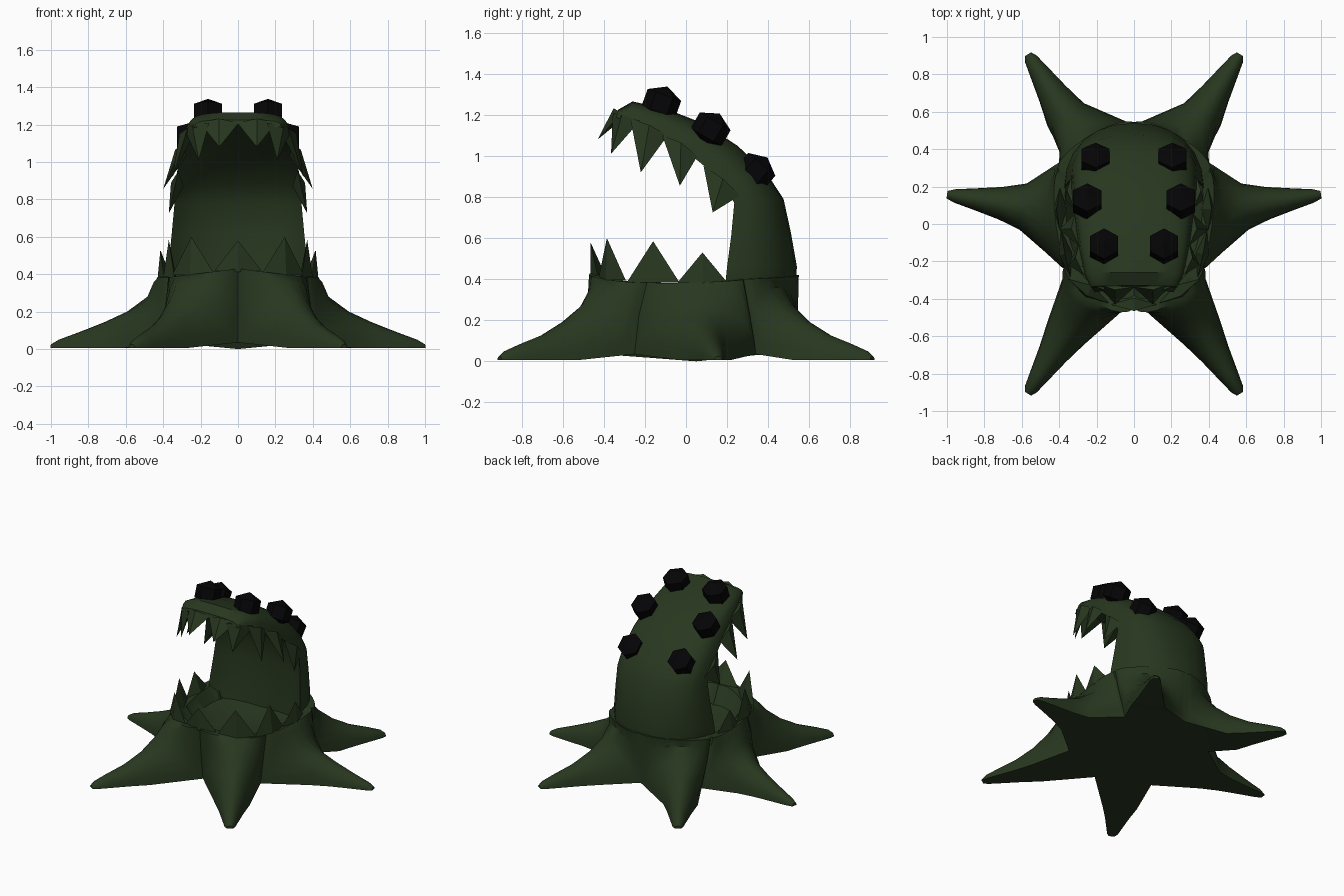
import bpy, bmesh, math
from mathutils import Vector, Matrix

if "Cube" in bpy.data.objects:
    bpy.data.objects.remove(bpy.data.objects["Cube"])


def material(name, rgb):
    m = bpy.data.materials.new(name)
    m.diffuse_color = (*rgb, 1)
    m.use_nodes = True
    m.node_tree.nodes["Principled BSDF"].inputs["Base Color"].default_value = m.diffuse_color
    return m


GREEN = material("swamp green", (0.021, 0.039, 0.014))
BLACK = material("eye black", (0.0015, 0.0015, 0.002))


def finish(name, bm, mat, smooth=None):
    bmesh.ops.recalc_face_normals(bm, faces=bm.faces)
    me = bpy.data.meshes.new(name)
    bm.to_mesh(me)
    bm.free()
    me.materials.append(mat)
    ob = bpy.data.objects.new(name, me)
    bpy.context.collection.objects.link(ob)
    if smooth:
        bpy.ops.object.select_all(action='DESELECT')
        ob.select_set(True)
        bpy.context.view_layer.objects.active = ob
        bpy.ops.object.shade_smooth_by_angle(angle=math.radians(smooth))
    return ob


def loft(name, rings, smooth=40):
    """Skin closed rings of points and cap both ends with a fan."""
    bm = bmesh.new()
    vs = [[bm.verts.new(p) for p in r] for r in rings]
    n = len(vs[0])
    for a, b in zip(vs, vs[1:]):
        for i in range(n):
            j = (i + 1) % n
            bm.faces.new((a[i], a[j], b[j], b[i]))
    for r in (vs[0], vs[-1]):
        mid = bm.verts.new(sum((v.co for v in r), Vector()) / n)
        for i in range(n):
            bm.faces.new((r[i], r[(i + 1) % n], mid))
    return finish(name, bm, GREEN, smooth)


# Star-shaped base: valleys between the legs as rim, middle and ground points
V_FRONT = [(0, -.45, .43), (0, -.435, .24), (0, -.41, .035)]
V_SIDE = [(.365, -.19, .385), (.37, -.23, .22), (.36, -.25, .035)]
V_REAR = [(.40, .28, .40), (.39, .31, .23), (.365, .34, .035)]
V_BACK = [(0, .54, .42), (0, .545, .25), (0, .53, .05)]
# Leg ridge stations: reach, height, half width
DIAGONAL = [(.52, .36, 0), (.59, .28, 0), (.69, .20, .115), (.82, .13, .082),
            (.95, .085, .055), (1.04, .05, .036), (1.07, .025, .02)]
SIDEWAYS = [(.455, .36, 0), (.49, .28, 0), (.60, .20, .125), (.72, .145, .088),
            (.86, .09, .058), (.97, .05, .036), (1.012, .025, .02)]
# Per leg: both valleys, rim point above the leg, direction, ridge
LEGS = [(V_FRONT, V_SIDE, (.24, -.40, .40), (.53, -.848, 0), DIAGONAL),
        (V_SIDE, V_REAR, (.425, .07, .385), (.987, .155, 0), SIDEWAYS),
        (V_REAR, V_BACK, (.26, .46, .41), (.53, .848, 0), DIAGONAL)]
CENTRE, STEPS = Vector((0, .05, 0)), 10


def flip(p, s):
    return Vector((p[0] * s, p[1], p[2]))


bm = bmesh.new()
for s in (-1, 1):
    for va, vb, rim, d, ridge in LEGS:
        d = flip(d, s).normalized()
        side = Vector((-d.y, d.x, 0)) * s
        rows = []
        tops = [flip(rim, s)] + [d * r + Vector((0, 0, h)) for r, h, w in ridge]
        for k, top in enumerate(tops):
            if k < 3:
                a, b = flip(va[k], s), flip(vb[k], s)
            else:
                low = Vector((top.x, top.y, .006))
                a, b = low - side * ridge[k - 1][2], low + side * ridge[k - 1][2]
            mid, half = (a + b) / 2, (b - a) / 2
            p = 1.2 if k in (1, 2) else 1
            rows.append([bm.verts.new(mid - half * math.cos(math.pi * i / STEPS)
                                      + (top - mid) * max(0, math.sin(math.pi * i / STEPS)) ** p)
                         for i in range(STEPS + 1)])
        # Cavity: lip, wall and floor inside the rim
        inside = [rows[0]]
        for scale, z in ((.86, None), (.74, .30), (.35, .26)):
            pts = [CENTRE + (v.co - CENTRE) * scale for v in rows[0]]
            inside.append([bm.verts.new((q.x, q.y, z or v.co.z)) for q, v in zip(pts, rows[0])])
        for grid in (rows, inside):
            for r0, r1 in zip(grid, grid[1:]):
                for i in range(STEPS):
                    bm.faces.new((r0[i], r0[i + 1], r1[i + 1], r1[i]))
        floor = bm.verts.new(CENTRE + Vector((0, 0, .25)))
        for i in range(STEPS):
            bm.faces.new((inside[-1][i], inside[-1][i + 1], floor))
        # Underside and tip
        bm.faces.new((rows[2][0], rows[2][-1], bm.verts.new(CENTRE)))
        for r0, r1 in zip(rows[2:], rows[3:]):
            bm.faces.new((r0[0], r0[-1], r1[-1], r1[0]))
        bm.faces.new(rows[-1])
bmesh.ops.remove_doubles(bm, verts=bm.verts, dist=.0005)
finish("base_with_legs", bm, GREEN, 45)

# Neck and upper jaw: outer y, z; inner edge y, z; half width
spine = [(.50, .20, .20, .22, .33), (.53, .34, .19, .36, .375), (.54, .46, .20, .46, .37),
         (.51, .63, .22, .61, .355), (.475, .79, .235, .77, .34), (.39, .92, .19, .86, .335),
         (.25, 1.05, .09, .95, .325), (.08, 1.16, -.02, 1.04, .31), (-.1, 1.23, -.15, 1.12, .29),
         (-.26, 1.265, -.27, 1.17, .265), (-.33, 1.225, -.34, 1.185, .23)]
rings = []
for k, (oy, oz, ey, ez, w) in enumerate(spine):
    edge, out = Vector((0, ey, ez)), Vector((0, oy - ey, oz - ez))
    p = 1 - .045 * k                                     # squarer towards the snout
    ring = []
    for i in range(13):                                  # outer back
        c = math.cos(math.pi * i / 12)
        x = w * math.copysign(abs(c) ** p, c)
        ring.append(edge + out * max(0, math.sin(math.pi * i / 12)) ** p + Vector((x, 0, 0)))
    for i in range(1, 8):                                # hollow throat side
        a = math.pi * i / 8
        ring.append(edge + out * .4 * math.sin(a) + Vector((-w * .93 * math.cos(a), 0, 0)))
    rings.append(ring)
loft("neck_and_upper_jaw", rings)


# Teeth: four-sided spikes, base centre, tip, width direction
def tooth(bm, base, tip, along, width, depth=.07):
    base, tip, along = Vector(base), Vector(tip), Vector(along).normalized()
    out = along.cross(tip - base).normalized()
    v = [bm.verts.new(base + o) for o in (along * width / 2, out * depth / 2,
                                          -along * width / 2, -out * depth / 2)]
    top = bm.verts.new(tip)
    for i in range(4):
        bm.faces.new((v[i], v[(i + 1) % 4], top))
    bm.faces.new(v)


upper = [((.10, -.325, 1.21), (.10, -.43, 1.08), (1, .1, 0), .21),
         ((.22, -.29, 1.19), (.21, -.365, 1.01), (.7, .7, -.2), .19),
         ((.28, -.18, 1.14), (.35, -.22, .92), (.1, .9, -.4), .20),
         ((.305, -.03, 1.05), (.40, -.03, .855), (.1, .85, -.5), .20),
         ((.325, .175, .88), (.37, .13, .725), (.05, .75, -.6), .23)]
lower = [((.24, -.36, .40), (.25, -.385, .60), (.85, .5, -.03), .26),
         ((.365, -.16, .385), (.37, -.16, .585), (.2, 1, 0), .26),
         ((.395, .08, .385), (.415, .08, .53), (0, 1, 0), .24)]
for name, rows in (("upper_teeth", upper), ("lower_teeth", lower)):
    bm = bmesh.new()
    for s in (-1, 1):
        for b, t, a, w in rows:
            tooth(bm, flip(b, s), flip(t, s), flip(a, s), w)
    if name == "lower_teeth":                            # single middle tooth
        tooth(bm, (0, -.43, .42), (0, -.465, .58), (1, 0, 0), .25)
    finish(name, bm, GREEN)

# Six faceted eyes along the back of the head
for i, (x, y, z, tilt) in enumerate([(.16, -.12, 1.255, 20), (.25, .12, 1.13, 30), (.205, .34, .925, 40)]):
    for s, label in ((-1, "left"), (1, "right")):
        bm = bmesh.new()
        bmesh.ops.create_uvsphere(bm, u_segments=6, v_segments=3, radius=.1)
        bmesh.ops.transform(bm, verts=bm.verts, matrix=Matrix.Translation((x * s, y, z))
                            @ Matrix.Rotation(-math.radians(tilt), 4, 'X')
                            @ Matrix.Diagonal((1, 1, .88, 1)))
        finish(f"eye_{i + 1}_{label}", bm, BLACK)
